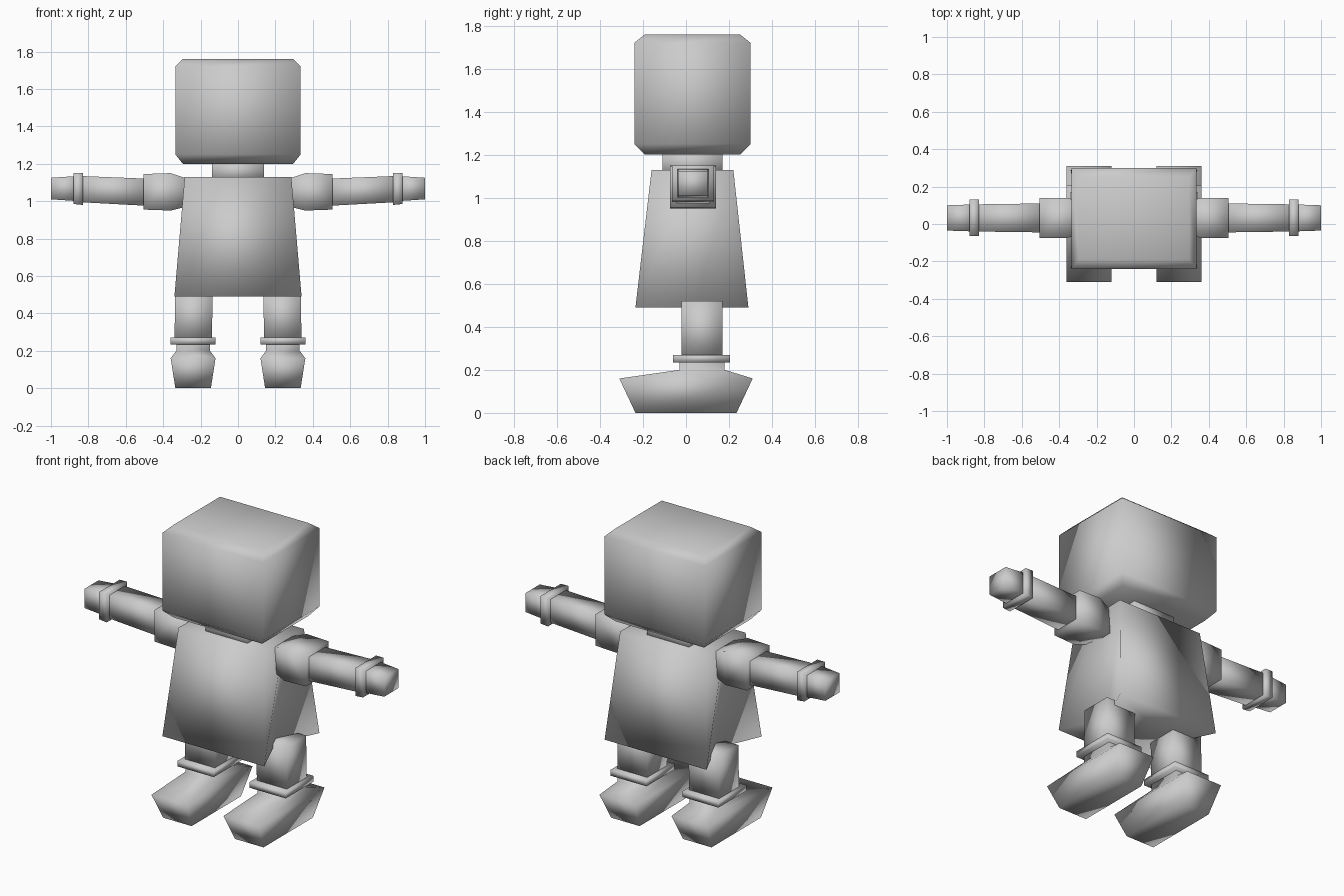
import bpy, bmesh

if "Cube" in bpy.data.objects:
    bpy.data.objects.remove(bpy.data.objects["Cube"], do_unlink=True)

GREY = (0.6, 0.6, 0.6, 1)
grey = bpy.data.materials.new("plain_grey")
grey.use_nodes = True
grey.diffuse_color = GREY
grey.node_tree.nodes["Principled BSDF"].inputs["Base Color"].default_value = GREY


def loft(name, rings):
    """Join equal-sized rings of points into a closed, smooth-shaded solid."""
    bm = bmesh.new()
    loops = [[bm.verts.new(p) for p in ring] for ring in rings]
    for a, b in zip(loops, loops[1:]):
        for i in range(len(a)):
            j = (i + 1) % len(a)
            bm.faces.new((a[i], a[j], b[j], b[i]))
    bm.faces.new(loops[0])
    bm.faces.new(loops[-1])
    bmesh.ops.recalc_face_normals(bm, faces=bm.faces)
    for f in bm.faces:
        f.smooth = True
    mesh = bpy.data.meshes.new(name)
    bm.to_mesh(mesh)
    bm.free()
    mesh.materials.append(grey)
    obj = bpy.data.objects.new(name, mesh)
    bpy.context.collection.objects.link(obj)
    return obj


def flat(z, x0, x1, y0, y1):
    """Horizontal rectangle."""
    return [(x0, y0, z), (x1, y0, z), (x1, y1, z), (x0, y1, z)]


def upright(side, x, y0, y1, z0, z1):
    """Rectangle across an arm at distance x from the centre."""
    return [(side * x, y0, z0), (side * x, y1, z0), (side * x, y1, z1), (side * x, y0, z1)]


def pleated(z, x, waist, y0, ym, y1):
    """Rectangle with its two sides pulled in to the waist."""
    return [(-x, y0, z), (x, y0, z), (waist, ym, z), (x, y1, z), (-x, y1, z), (-waist, ym, z)]


# Head with chamfered top and bottom, and neck
loft("head", [flat(1.20, -.295, .295, -.19, .25), flat(1.25, -.335, .335, -.24, .30),
              flat(1.72, -.335, .335, -.24, .30), flat(1.76, -.295, .295, -.19, .25)])
loft("neck", [flat(1.10, -.14, .14, -.11, .17), flat(1.22, -.14, .14, -.11, .17)])

# Flared tunic, folded inwards along both sides
loft("tunic", [pleated(.49, .34, .22, -.235, .04, .29),
               pleated(1.13, .285, .28, -.16, .035, .22)])

for side, label in ((1, "left"), (-1, "right")):
    # Arm parts
    loft(label + "_sleeve", [upright(side, .24, -.04, .11, .98, 1.11),
                             upright(side, .36, -.075, .14, .95, 1.15),
                             upright(side, .505, -.075, .14, .955, 1.145)])
    loft(label + "_forearm", [upright(side, .48, -.045, .11, .975, 1.12),
                              upright(side, .85, -.04, .105, .995, 1.135)])
    loft(label + "_cuff", [upright(side, .83, -.065, .13, .98, 1.15),
                           upright(side, .88, -.065, .13, .985, 1.15)])
    loft(label + "_hand", [upright(side, .85, -.04, .105, 1.0, 1.135),
                           upright(side, 1.0, -.035, .1, 1.01, 1.125)])

    # Leg parts
    def leg_ring(z, x0, x1, y0, y1):
        return flat(z, side * x0, side * x1, y0, y1)
    loft(label + "_leg", [leg_ring(.25, .14, .34, -.02, .17), leg_ring(.52, .135, .335, -.02, .17)])
    loft(label + "_anklet", [leg_ring(.235, .12, .36, -.06, .205), leg_ring(.27, .12, .36, -.06, .205)])
    loft(label + "_shoe", [leg_ring(0, .145, .335, -.235, .235), leg_ring(.16, .12, .36, -.31, .31),
                           leg_ring(.20, .15, .33, -.03, .18), leg_ring(.25, .15, .33, -.03, .18)])
